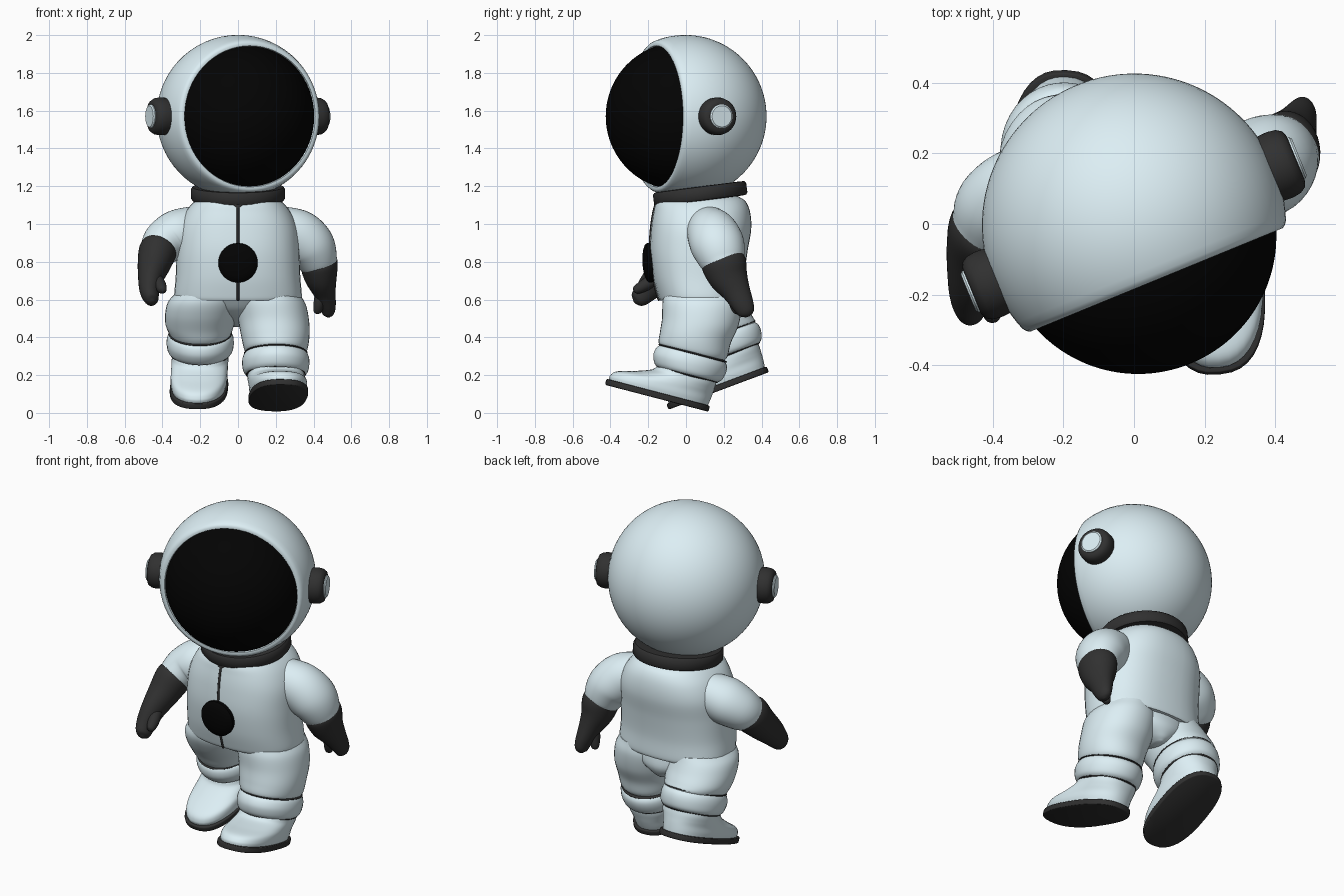
import bpy, bmesh
from math import sin, cos, pi, radians, copysign
from mathutils import Vector, Matrix

if "Cube" in bpy.data.objects:
    bpy.data.objects.remove(bpy.data.objects["Cube"])


def material(name, rgb):
    m = bpy.data.materials.new(name)
    m.diffuse_color = (*rgb, 1)
    m.use_nodes = True
    m.node_tree.nodes["Principled BSDF"].inputs["Base Color"].default_value = m.diffuse_color
    return m


SUIT = material("suit", (0.72, 0.86, 0.91))
DARK = material("dark_rubber", (0.03, 0.03, 0.03))
BLACK = material("black_glass", (0.001, 0.001, 0.001))
X, Y, Z = Vector((1, 0, 0)), Vector((0, 1, 0)), Vector((0, 0, 1))


def skin(name, rings, mat, matrix=Matrix()):
    """Bridge equal rings of points into a capped smooth solid."""
    bm = bmesh.new()
    loops = [[bm.verts.new(matrix @ p) for p in r] for r in rings]
    n = len(loops[0])
    for a, b in zip(loops, loops[1:]):
        for i in range(n):
            bm.faces.new((a[i], a[(i + 1) % n], b[(i + 1) % n], b[i]))
    bm.faces.new(loops[0][::-1])
    bm.faces.new(loops[-1])
    bmesh.ops.recalc_face_normals(bm, faces=bm.faces)
    me = bpy.data.meshes.new(name)
    bm.to_mesh(me)
    bm.free()
    ob = bpy.data.objects.new(name, me)
    bpy.context.collection.objects.link(ob)
    me.materials.append(mat)
    bpy.ops.object.select_all(action='DESELECT')
    bpy.context.view_layer.objects.active = ob
    ob.select_set(True)
    bpy.ops.object.shade_smooth_by_angle(angle=radians(40))
    return ob


def ring(c, axis, ref, ru, rv, power=2, n=40):
    axis = axis.normalized()
    u = (ref - axis * ref.dot(axis)).normalized()
    v = axis.cross(u)
    f = lambda t: copysign(abs(t) ** (2 / power), t)
    return [c + u * ru * f(cos(2 * pi * i / n)) + v * rv * f(sin(2 * pi * i / n)) for i in range(n)]


def spline(keys, steps=6):
    """Catmull-Rom through tuples of numbers."""
    k = [Vector(t) for t in keys]
    k = [2 * k[0] - k[1]] + k + [2 * k[-1] - k[-2]]
    out = []
    for a, b, c, d in zip(k, k[1:], k[2:], k[3:]):
        for s in range(steps):
            t = s / steps
            out.append(0.5 * (2 * b + (c - a) * t + (2 * a - 5 * b + 4 * c - d) * t * t
                              + (3 * b - a - 3 * c + d) * t ** 3))
    return out + [k[-2]]


def loft(name, keys, mat, ref=X, axis=None, end_axis=None, power=2, matrix=Matrix()):
    """keys: (x, y, z, radius_u, radius_v) along a path."""
    pts = spline(keys)
    cs = [Vector(p[:3]) for p in pts]
    rings = []
    for i, p in enumerate(pts):
        t = axis or cs[min(i + 1, len(cs) - 1)] - cs[max(i - 1, 0)]
        if end_axis:
            t = axis.lerp(end_axis, i / (len(pts) - 1))
        rings.append(ring(cs[i], t, ref, max(p[3], .003), max(p[4], .003), power))
    return skin(name, rings, mat, matrix)


def revolve(name, origin, axis, profile, mat, ref=Z, n=64):
    """profile: (distance along axis, radius)."""
    a = Vector(axis).normalized()
    return skin(name, [ring(Vector(origin) + a * d, a, ref, r, r, n=n) for d, r in profile], mat)


# helmet and visor, turned to the side
yaw = radians(22.3)
face = Vector((sin(yaw), -cos(yaw), 0))
side = Vector((cos(yaw), sin(yaw), 0))
head = Vector((0, -.004, 1.57))
shell = [(-.43 * cos(a), .43 * sin(a) + .001) for a in [i * radians(110.5) / 36 for i in range(37)]]
revolve("helmet", head, face, shell + [(.161, .396), (.167, .387), (.166, .374), (.14, .365)], SUIT)
glass = [(.033 + .39 * cos(a), .39 * sin(a) + .001) for a in [i * radians(78) / 28 for i in range(29)]]
revolve("visor", head, face, glass, BLACK)

# ear caps
for s, label in ((1, "right"), (-1, "left")):
    o = head + side * -.002 * s - face * .002
    revolve(label + "_ear_cap", o, side * s,
            [(.38, .09), (.415, .098), (.45, .1), (.475, .096), (.492, .085), (.498, .068)], DARK)
    revolve(label + "_ear_disc", o, side * s, [(.45, .063), (.503, .063), (.509, .056)], SUIT)

# neck collar with a small notch in front
revolve("neck_collar", (0, .075, 1.16), (0, -.13, 1),
        [(-.038, .22), (-.036, .24), (-.025, .249), (.025, .249), (.036, .24), (.038, .22)], DARK, ref=X)
loft("collar_notch", [(0, -.145, 1.125, .09, .02), (0, -.15, 1.105, .045, .018), (0, -.16, 1.085, .006, .012)],
     DARK, axis=Z)

# torso: height, half width, front y, back y
body = [(.595, .33, -.14, .305), (.62, .338, -.15, .31), (.72, .33, -.175, .31), (.85, .325, -.19, .325),
        (.97, .315, -.185, .345), (1.06, .28, -.172, .34), (1.12, .23, -.155, .315), (1.15, .18, -.10, .27)]
loft("torso", [(0, (f + b) / 2, z, w, (b - f) / 2) for z, w, f, b in body], SUIT, axis=Z, power=2.4)

# front seam and chest badge
cu = bpy.data.curves.new("front_seam", 'CURVE')
cu.dimensions = '3D'
cu.bevel_depth = .007
path = spline([(0, f, z) for z, w, f, b in body[:7]])
sp = cu.splines.new('POLY')
sp.points.add(len(path) - 1)
for p, v in zip(sp.points, path):
    p.co = (*v, 1)
cu.materials.append(DARK)
bpy.context.collection.objects.link(bpy.data.objects.new("front_seam", cu))
badge = [(-.03, .095), (.0, .104), (.015, .104), (.025, .095), (.035, .07), (.041, .035), (.043, .003)]
revolve("chest_badge", (0, -.188, .795), (0, -1, -.06), badge, BLACK)

# arms: one swings back, the other forward
loft("right_sleeve", [(.17, .12, 1.0, .09, .09), (.24, .125, .98, .12, .115), (.32, .145, .94, .138, .135),
                      (.385, .17, .88, .142, .13), (.425, .195, .80, .118, .105), (.43, .2, .785, .10, .09)],
     SUIT, ref=Y)
loft("right_glove", [(.42, .185, .83, .10, .09), (.428, .2, .79, .118, .1), (.438, .225, .72, .105, .087),
                     (.458, .268, .64, .075, .06), (.475, .305, .565, .056, .043),
                     (.478, .32, .525, .04, .03), (.478, .325, .508, .01, .01)], DARK, ref=Y)
loft("right_thumb", [(.445, .25, .65, .035, .035), (.43, .26, .58, .032, .03), (.42, .27, .535, .02, .02),
                     (.418, .272, .523, .004, .004)], DARK, ref=Y)
loft("left_sleeve", [(-.17, .11, 1.0, .09, .09), (-.24, .105, .98, .12, .115), (-.32, .08, .945, .138, .13),
                     (-.385, .045, .905, .128, .12), (-.42, .0, .865, .108, .1), (-.425, -.01, .85, .09, .085)],
     SUIT, ref=Y)
loft("left_glove", [(-.41, .01, .885, .09, .085), (-.425, -.015, .855, .108, .1), (-.445, -.075, .785, .095, .087),
                    (-.463, -.15, .71, .08, .066), (-.468, -.21, .645, .062, .052),
                    (-.458, -.255, .6, .045, .036), (-.453, -.272, .585, .01, .01)], DARK, ref=Y)
loft("left_thumb", [(-.435, -.16, .71, .035, .035), (-.412, -.22, .675, .032, .032),
                    (-.4, -.265, .65, .022, .022), (-.398, -.277, .643, .004, .004)], DARK, ref=Y)

# lower legs share one local layout: height, front, back, half width
sole = [(0, -.4, .15, .148), (.005, -.408, .158, .153), (.028, -.408, .158, .153), (.033, -.4, .15, .148)]
upper = [(.028, -.395, .147, .143), (.055, -.395, .152, .149), (.085, -.365, .156, .15), (.112, -.27, .158, .15),
         (.14, -.19, .16, .15), (.165, -.163, .16, .15)]
cuff = [(.15, -.13, .13, .12), (.16, -.162, .16, .15), (.18, -.185, .185, .17), (.22, -.2, .197, .178),
        (.255, -.195, .195, .175), (.277, -.178, .178, .163), (.285, -.15, .15, .14)]
trims = [(.163, .156, .166), (.279, .166, .185)]


def local(sections):
    return [(0, (f + b) / 2, h, w, (b - f) / 2) for h, f, b, w in sections]


legs = {"right": ((.2, -.035, .046), -14.6, 6,
                  [(.2, .032, .31, .15, .165), (.2, .037, .335, .167, .186), (.198, .05, .40, .18, .19),
                   (.19, .075, .48, .187, .203), (.175, .085, .57, .185, .21), (.165, .085, .63, .16, .2)]),
        "left": ((-.2, .29, .16), 20.5, -3,
                 [(-.2, .197, .405, .15, .165), (-.2, .188, .43, .167, .186), (-.202, .165, .47, .182, .192),
                  (-.195, .125, .53, .19, .2), (-.182, .095, .59, .187, .205), (-.165, .085, .64, .16, .2)])}
for label, (base, tilt, turn, thigh) in legs.items():
    m = (Matrix.Translation(base) @ Matrix.Rotation(radians(tilt), 4, 'X')
         @ Matrix.Rotation(radians(turn), 4, 'Z'))
    loft(label + "_sole", local(sole), DARK, axis=Z, power=2.5, matrix=m)
    loft(label + "_boot", local(upper), SUIT, axis=Z, power=2.3, matrix=m)
    loft(label + "_cuff", local(cuff), SUIT, axis=Z, matrix=m)
    for i, (h, w, d) in enumerate(trims):
        loft(f"{label}_trim_{i}", [(0, 0, h - .008, w - .01, d - .01), (0, 0, h, w + .003, d + .003),
                                   (0, 0, h + .008, w - .01, d - .01)], DARK, axis=Z, matrix=m)
    loft(label + "_trouser_leg", thigh, SUIT, axis=m.to_3x3() @ Z, end_axis=Z, power=2.1)

# hips and seat joining the legs
loft("hips", [(0, .2, .455, .02, .04), (0, .18, .48, .08, .09), (0, .13, .535, .2, .165),
              (0, .085, .62, .3, .2)], SUIT, axis=Z)
